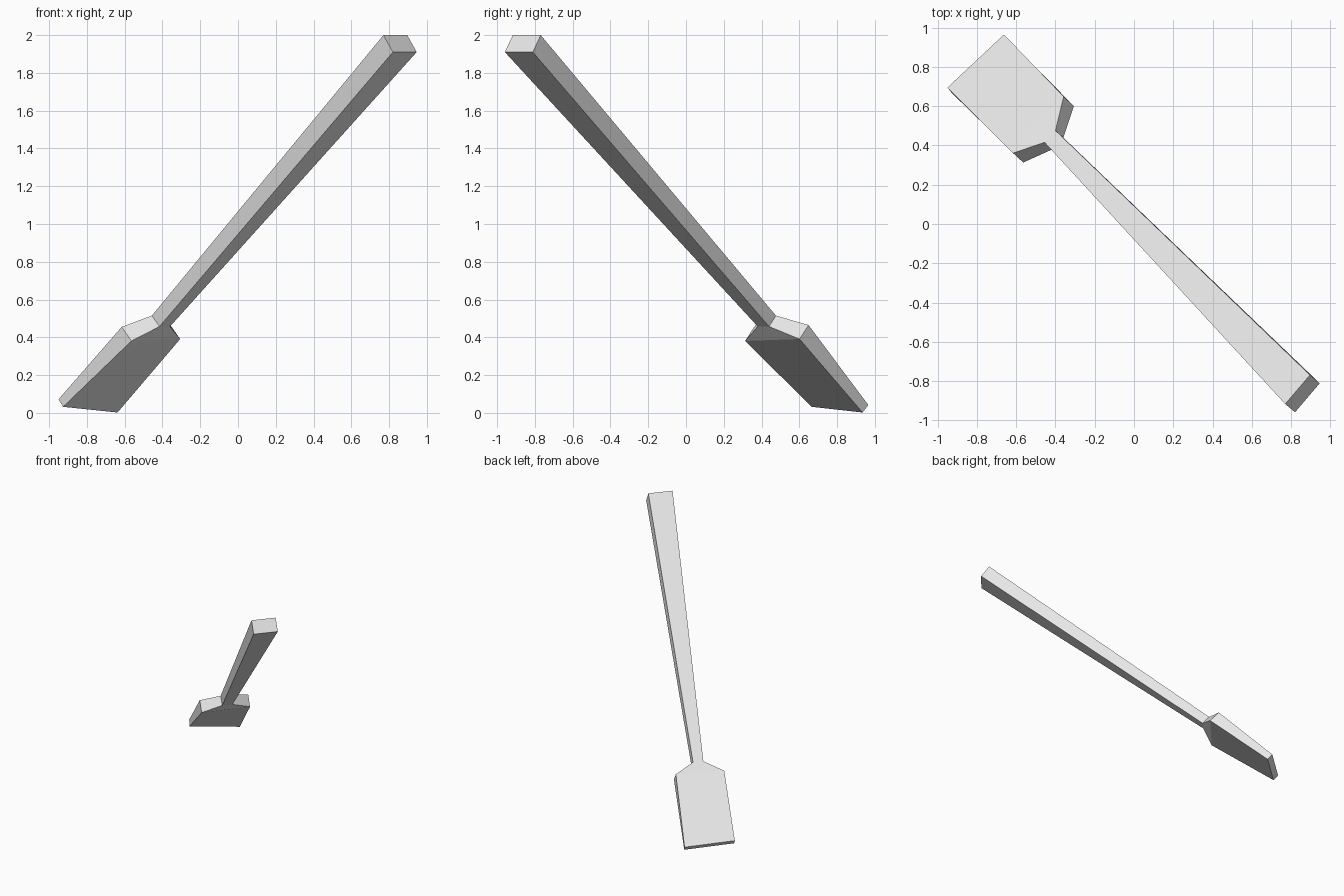
import bpy
import bmesh
from mathutils import Vector

default_cube = bpy.data.objects.get("Cube")
if default_cube:
    bpy.data.objects.remove(default_cube, do_unlink=True)

# One plain grey for the whole paddle
grey = bpy.data.materials.new("light_grey")
grey.use_nodes = True
colour = (0.8, 0.8, 0.8, 1.0)
grey.diffuse_color = colour
grey.node_tree.nodes["Principled BSDF"].inputs["Base Color"].default_value = colour


def add_ring(bm, centre, half_width, half_depth):
    """Add the four corners of a slanted rectangular cross-section."""
    centre, width, depth = Vector(centre), Vector(half_width), Vector(half_depth)
    corners = (depth - width, depth + width, width - depth, -width - depth)
    return [bm.verts.new(centre + corner) for corner in corners]


def make_loft(name, sections):
    """Skin a row of cross-sections; cap the last and leave the joint open."""
    bm = bmesh.new()
    rings = [add_ring(bm, *section) for section in sections]
    for lower, upper in zip(rings, rings[1:]):
        for i in range(len(lower)):
            j = (i + 1) % len(lower)
            bm.faces.new((lower[i], lower[j], upper[j], upper[i]))
    bm.faces.new(rings[-1])
    bmesh.ops.recalc_face_normals(bm, faces=bm.faces)

    mesh = bpy.data.meshes.new(name)
    bm.to_mesh(mesh)
    bm.free()
    mesh.materials.append(grey)
    part = bpy.data.objects.new(name, mesh)
    bpy.context.collection.objects.link(part)
    return part


# Cross-sections: centre, half width vector, half depth vector
neck = ((-0.408, 0.428, 0.486), (0.028, 0.03, 0), (-0.02, 0.018, 0.029))
shoulder = ((-0.461, 0.481, 0.423), (0.129, 0.144, 0.005), (-0.026, 0.024, 0.037))
blade_tip = ((-0.794, 0.815, 0.037), (0.144, 0.135, -0.015), (-0.012, 0.015, 0.02))
handle_end = ((0.858, -0.864, 1.955), (0.063, 0.074, 0), (-0.025, 0.021, 0.045))

# Handle flares outward from the neck, blade widens at the shoulder
make_loft("handle", (neck, handle_end))
make_loft("blade", (neck, shoulder, blade_tip))
